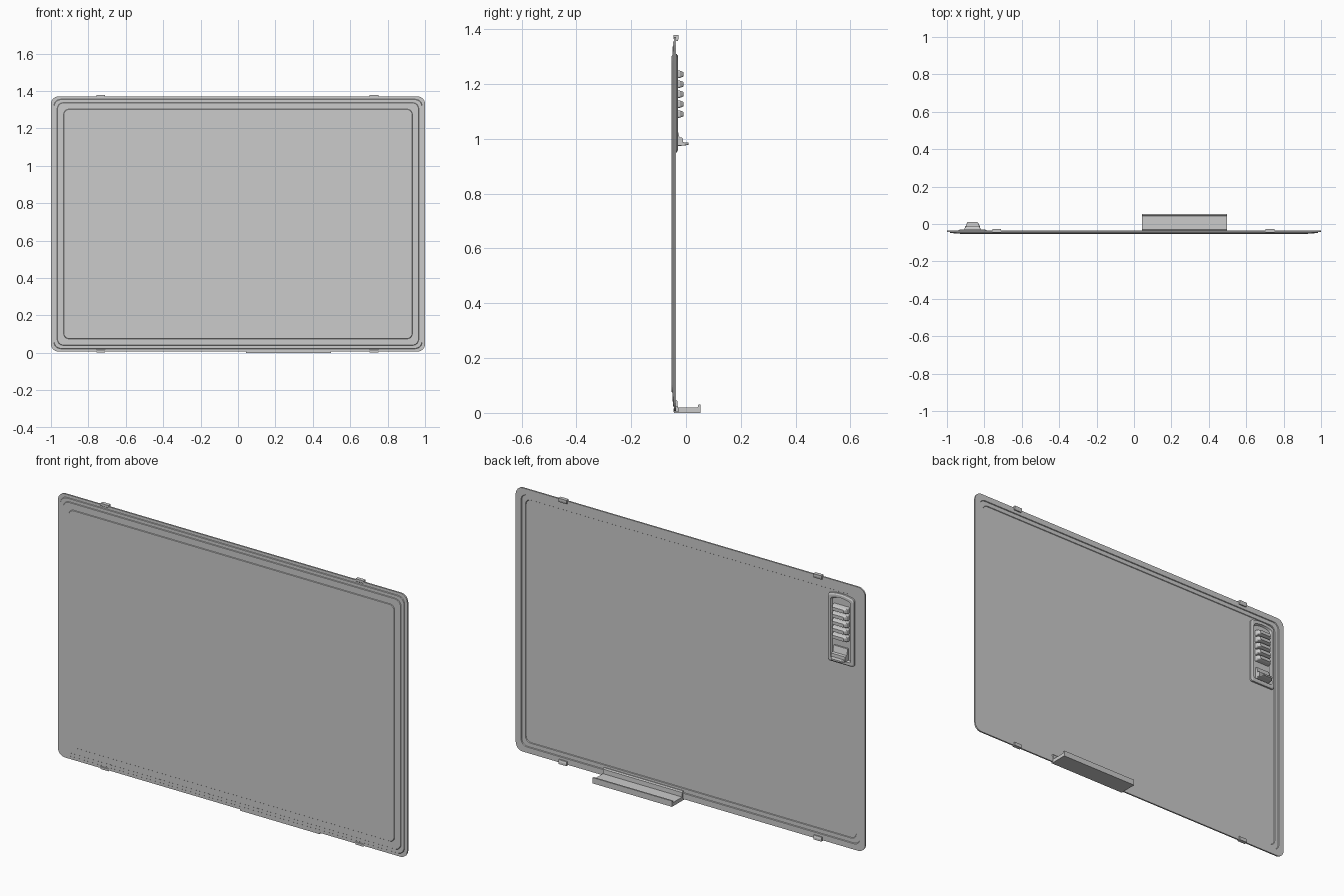
import bpy, bmesh, math

if "Cube" in bpy.data.objects:
    bpy.data.objects.remove(bpy.data.objects["Cube"])

MID_Z = 0.689           # panel centre height
SX, SZ = -0.863, 1.13   # slider centre


def finish(name, bm):
    bmesh.ops.recalc_face_normals(bm, faces=bm.faces[:])
    me = bpy.data.meshes.new(name)
    bm.to_mesh(me)
    bm.free()
    ob = bpy.data.objects.new(name, me)
    bpy.context.collection.objects.link(ob)
    return ob


def outline(cx, cz, w, h, r, arch=0.0, seg=6):
    """Rounded rectangle in x/z, optionally with an arched top edge."""
    pts = []
    for i, (sx, sz) in enumerate([(1, 1), (-1, 1), (-1, -1), (1, -1)]):
        for k in range(seg + 1):
            a = math.pi / 2 * (i + k / seg)
            pts.append((cx + sx * (w / 2 - r) + r * math.cos(a),
                        cz + sz * (h / 2 - r) + r * math.sin(a)))
        if i == 0 and arch:
            n = 8
            pts += [(cx + (w / 2 - r) * (1 - 2 * k / n), cz + h / 2) for k in range(1, n)]
    if arch:
        pts = [(x, z - arch * (2 * (x - cx) / w) ** 2 if z > cz else z) for x, z in pts]
    return pts


def stack(name, levels):
    """Skin a series of (outline, y) loops and cap both ends."""
    bm = bmesh.new()
    loops = [[bm.verts.new((x, y, z)) for x, z in pts] for pts, y in levels]
    for a, b in zip(loops, loops[1:]):
        for i in range(len(a)):
            j = (i + 1) % len(a)
            bm.faces.new((a[i], a[j], b[j], b[i]))
    bm.faces.new(loops[0])
    bm.faces.new(loops[-1])
    return finish(name, bm)


def extrude_x(name, profile, x0, x1):
    """Extrude a y/z profile along x."""
    bm = bmesh.new()
    a, b = [[bm.verts.new((x, y, z)) for y, z in profile] for x in (x0, x1)]
    for i in range(len(a)):
        j = (i + 1) % len(a)
        bm.faces.new((a[i], a[j], b[j], b[i]))
    bm.faces.new(a)
    bm.faces.new(b)
    return finish(name, bm)


# Pressed panel: stepped out at the front, recessed at the back
def rim(inset):
    return outline(0, MID_Z, 2 - 2 * inset, 1.364 - 2 * inset, 0.04 - 0.2 * inset)


stack("panel", [
    (rim(0.055), -0.043), (rim(0.053), -0.040),
    (rim(0.032), -0.040), (rim(0.030), -0.036),
    (rim(0.0), -0.036), (rim(0.0), -0.044),
    (rim(0.015), -0.044), (rim(0.017), -0.047),
    (rim(0.033), -0.047), (rim(0.035), -0.050),
    (rim(0.068), -0.050), (rim(0.070), -0.053)])

# Edge clips, top and bottom
clip = [(-0.046, 1.378), (-0.027, 1.378), (-0.027, 1.367),
        (-0.030, 1.357), (-0.037, 1.357), (-0.046, 1.366)]
for side, x in (("left", -0.733), ("right", 0.727)):
    extrude_x("top_clip_" + side, clip, x - 0.023, x + 0.023)
    extrude_x("bottom_clip_" + side, [(y, 2 * MID_Z - z + 0.003) for y, z in clip],
              x - 0.023, x + 0.023)

# Ledge with back plate and raised lip
extrude_x("ledge", [(-0.044, 0), (0.053, 0), (0.053, 0.030), (0.045, 0.030),
                    (0.042, 0.019), (-0.030, 0.019), (-0.031, 0.042),
                    (-0.036, 0.048), (-0.044, 0.048)], 0.043, 0.497)

# Slider frame with arched top and shallow well
stack("slider_frame", [
    (outline(SX, SZ, 0.15, 0.36, 0.012, 0.012), -0.045),
    (outline(SX, SZ, 0.15, 0.36, 0.012, 0.012), -0.034),
    (outline(SX, SZ, 0.138, 0.346, 0.011, 0.012), -0.030),
    (outline(SX, SZ, 0.116, 0.322, 0.010, 0.012), -0.030),
    (outline(SX, SZ, 0.106, 0.312, 0.009, 0.012), -0.040)])

# Grip ribs
for i in range(5):
    z = 1.235 - i * 0.0363
    stack("grip_rib_%d" % (i + 1), [
        (outline(SX, z, 0.092, 0.032, 0.006, seg=3), -0.041),
        (outline(SX, z, 0.084, 0.026, 0.006, seg=3), -0.022),
        (outline(SX, z, 0.066, 0.017, 0.006, seg=3), -0.010)])

# Latch wedge and nib
extrude_x("latch_wedge", [(-0.041, 0.978), (-0.010, 0.978), (-0.012, 1.003),
                          (-0.024, 1.006), (-0.032, 1.037), (-0.041, 1.037)],
          SX - 0.040, SX + 0.040)
stack("latch_nib", [
    (outline(SX, 0.981, 0.08, 0.016, 0.003, seg=2), -0.041),
    (outline(SX, 0.981, 0.072, 0.012, 0.003, seg=2), -0.006),
    (outline(SX, 0.982, 0.054, 0.008, 0.003, seg=2), 0.010)])
